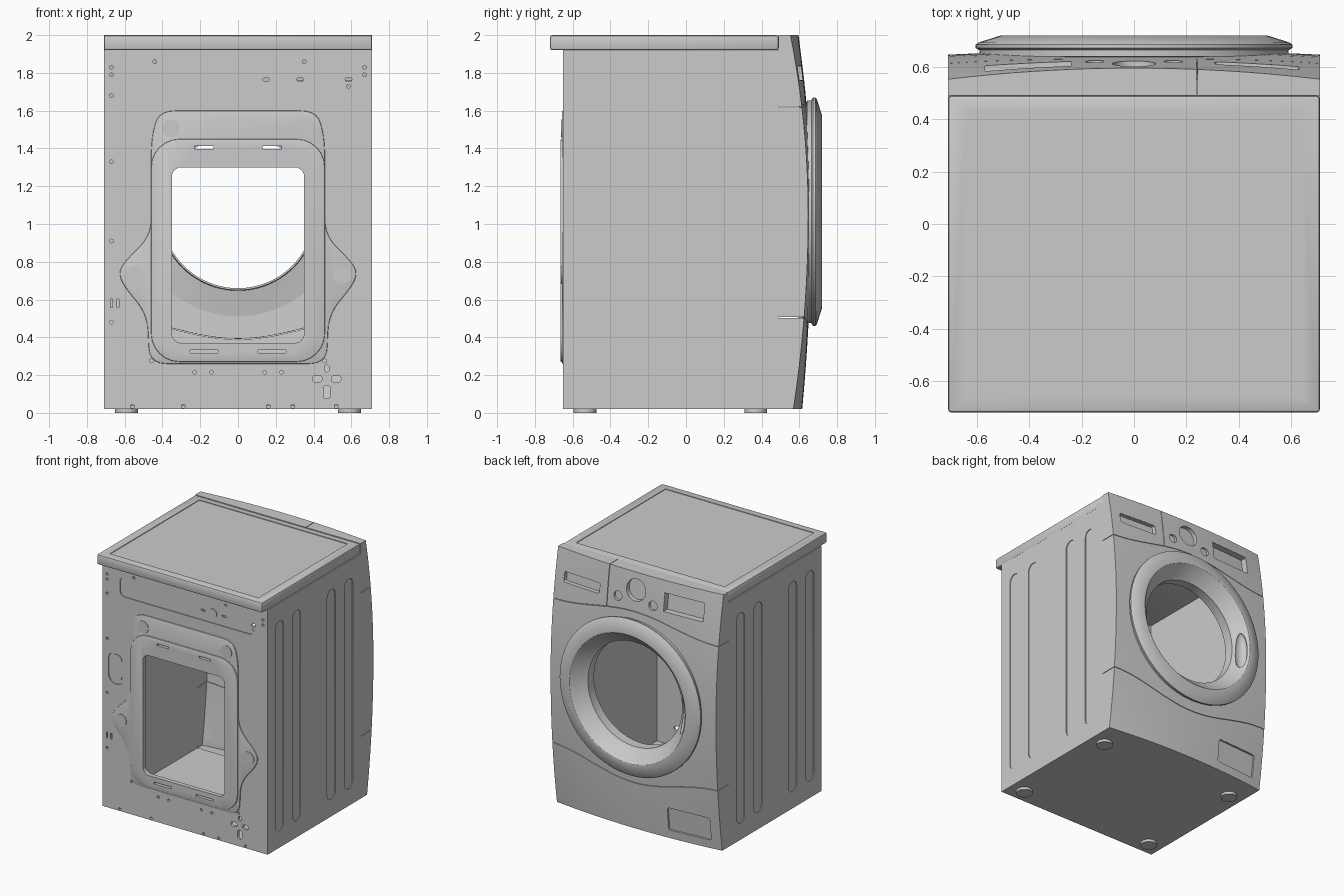
import bpy, bmesh, math

cube = bpy.data.objects.get("Cube")
if cube:
    bpy.data.objects.remove(cube, do_unlink=True)

grey = bpy.data.materials.new("light_grey")
grey.use_nodes = True
grey.diffuse_color = (0.6, 0.6, 0.6, 1)
grey.node_tree.nodes["Principled BSDF"].inputs["Base Color"].default_value = (0.6, 0.6, 0.6, 1)
parts = []
W = 0.71                                  # half width of the cabinet


def finish(name, bm, keep=True, normals=True):
    if normals:
        bmesh.ops.recalc_face_normals(bm, faces=bm.faces)
    me = bpy.data.meshes.new(name)
    bm.to_mesh(me)
    bm.free()
    ob = bpy.data.objects.new(name, me)
    bpy.context.collection.objects.link(ob)
    if keep:
        me.materials.append(grey)
        parts.append(ob)
    return ob


def bake(ob):
    """Apply all modifiers of an object."""
    dg = bpy.context.evaluated_depsgraph_get()
    me = bpy.data.meshes.new_from_object(ob.evaluated_get(dg))
    ob.modifiers.clear()
    ob.data = me


def cut(ob, cutter):
    mod = ob.modifiers.new("cut", 'BOOLEAN')
    mod.operation, mod.solver, mod.object = 'DIFFERENCE', 'EXACT', cutter
    bake(ob)
    bpy.data.objects.remove(cutter, do_unlink=True)


def bevel(ob, width):
    mod = ob.modifiers.new("bevel", 'BEVEL')
    mod.width, mod.segments, mod.limit_method = width, 2, 'ANGLE'
    bake(ob)


def rrect(cx, cy, w, h, r=0, n=6):
    """Rounded rectangle outline; a circle when r is half of both sides."""
    if r == 0:
        n = 0
    pts = []
    for k, (sx, sy) in enumerate([(1, 1), (-1, 1), (-1, -1), (1, -1)]):
        for i in range(n + 1):
            if i == n and n and (w == 2 * r or h == 2 * r) and (
                    (k % 2 == 0 and w == 2 * r) or (k % 2 == 1 and h == 2 * r)):
                continue
            a = math.pi / 2 * (k + (i / n if n else 0))
            pts.append((cx + sx * (w / 2 - r) + r * math.cos(a),
                        cy + sy * (h / 2 - r) + r * math.sin(a)))
    clean = [p for i, p in enumerate(pts) if math.dist(p, pts[i - 1]) > 1e-5]
    return clean


def circle(cx, cy, r, n=32):
    return [(cx + r * math.cos(2 * math.pi * i / n), cy + r * math.sin(2 * math.pi * i / n))
            for i in range(n)]


def soften(pts, r, n=5):
    """Round the corners of a polygon."""
    out = []
    for i, (x, y) in enumerate(pts):
        ends = []
        for q in (pts[i - 1], pts[(i + 1) % len(pts)]):
            d = math.dist((x, y), q)
            t = min(r, d * 0.45) / d
            ends.append((x + (q[0] - x) * t, y + (q[1] - y) * t))
        for k in range(n + 1):
            t = k / n
            out.append(tuple((1 - t) ** 2 * a + 2 * t * (1 - t) * c + t * t * b
                             for a, c, b in zip(ends[0], (x, y), ends[1])))
    return out


def prism(name, outlines, lo, hi, axis='y', keep=True):
    """Extrude one or more outlines along an axis."""
    place = {'x': lambda u, v, d: (d, u, v), 'y': lambda u, v, d: (u, d, v),
             'z': lambda u, v, d: (u, v, d)}[axis]
    bm = bmesh.new()
    for pts in outlines:
        a, b = [[bm.verts.new(place(u, v, d)) for u, v in pts] for d in (lo, hi)]
        bm.faces.new(a)
        bm.faces.new(b[::-1])
        for i in range(len(pts)):
            bm.faces.new((a[i - 1], a[i], b[i], b[i - 1]))
    return finish(name, bm, keep)


# Cabinet: ribbed side walls, floor and feet
for name, s in (("left_wall", 1), ("right_wall", -1)):
    wall = prism(name, [rrect(-0.08, 0.97, 1.14, 1.9)], s * 0.69, s * W, 'x')
    ribs = [rrect(y, 0.965, 0.1, 1.63, 0.05) for y in (-0.505, -0.295, 0.13, 0.345)]
    cut(wall, prism("cutter", ribs, s * 0.704, s * 0.8, 'x', False))
prism("floor", [rrect(0, -0.07, 1.38, 1.12)], 0.02, 0.04, 'z')
prism("feet", [circle(x, y, 0.06) for x in (-0.59, 0.59) for y in (-0.535, 0.37)], 0, 0.025, 'z')

# Lid with a shallow recessed top
lid = prism("lid", [rrect(0, -0.115, 2 * W, 1.21)], 1.92, 2.0, 'z')
bevel(lid, 0.012)
cut(lid, prism("cutter", [rrect(0, -0.112, 1.275, 1.095)], 1.995, 2.1, 'z', False))

# Service panel with stamped surround
opening = rrect(0, 0.835, 0.7, 0.93, 0.05)
panel_back = prism("service_panel", [rrect(0, 0.97, 1.38, 1.9)], -0.65, -0.63)
half = [(0.42, 1.6), (0.46, 1.45), (0.46, 0.94), (0.63, 0.77), (0.62, 0.69), (0.48, 0.52), (0.47, 0.26)]
surround = prism("stamped_surround",
                 [soften(half + [(-x, z) for x, z in half[::-1]], 0.09)], -0.657, -0.64)
frame = prism("opening_frame", [rrect(0, 0.86, 0.92, 1.18, 0.15)], -0.665, -0.64)
vents = [rrect(s * 0.18, z, w, 0.014) for s in (-1, 1) for z, w in ((1.405, 0.1), (0.325, 0.15))]
for ob in (surround, frame):
    bevel(ob, 0.006)
    cut(ob, prism("cutter", [opening] + vents, -0.8, -0.5, 'y', False))
cut(panel_back, prism("cutter", [soften([(-0.56, 1.84), (-0.56, 1.69), (0.6, 1.69), (0.6, 1.84)], 0.05),
                                 rrect(-0.59, 1.12, 0.135, 0.25, 0.067)], -0.8, -0.643, 'y', False))
dots = [(x, z) for x in (-0.67,) for z in (0.48, 0.91, 1.33, 1.68, 1.79, 1.83)]
dots += [(-0.56, 0.035), (-0.29, 0.035), (0.16, 0.035), (0.29, 0.035), (0.52, 0.035), (-0.23, 0.215),
         (-0.14, 0.215), (0.14, 0.215), (0.23, 0.215), (-0.46, 0.275), (0.46, 0.275),
         (-0.44, 1.86), (0.35, 1.86), (0.67, 1.79), (0.67, 1.83), (0.585, 1.73)]
holes = [circle(x, z, 0.01, 12) for x, z in dots]
holes += [rrect(0.47, 0.235, 0.025, 0.035, 0.01), rrect(0.42, 0.18, 0.05, 0.035, 0.015),
          rrect(0.52, 0.18, 0.05, 0.035, 0.015), rrect(0.47, 0.11, 0.035, 0.07, 0.015),
          rrect(0.585, 1.765, 0.035, 0.02, 0.009), rrect(0.15, 1.765, 0.035, 0.015, 0.007),
          rrect(0.33, 1.765, 0.035, 0.015, 0.007), rrect(-0.67, 0.58, 0.012, 0.045),
          rrect(-0.635, 0.58, 0.012, 0.045)]
cut(panel_back, prism("cutter", [opening] + vents + holes, -0.8, -0.5, 'y', False))
prism("cable_cover", [rrect(-0.59, 1.12, 0.09, 0.21, 0.045)], -0.647, -0.64)
prism("upper_plugs", [circle(x, 1.505, 0.048) for x in (-0.355, 0.36)], -0.661, -0.65)
prism("lower_plugs", [circle(x, 0.73, 0.048) for x in (-0.545, 0.55)], -0.661, -0.65)
prism("top_plug", [circle(0.235, 1.765, 0.034)], -0.648, -0.64)


# Bowed fascia in separate shells
def surf(x, z):
    t = z - 1.05
    mid = 0.664 - (0.076 if t > 0 else 0.046) * t * t
    return mid - (0.017 + 0.028 * t * t) * (x / W) ** 2


def bump(x):
    return 0.5 + 0.5 * math.cos(math.pi * x / W)


def low_seam(x):
    return 0.505 - 0.115 * bump(x)


def high_seam(x):
    return 1.62 + 0.09 * bump(x)


def shell(name, x0, x1, lo, hi, nx=28, nz=14):
    cols = [(x0 + (x1 - x0) * i / nx, False) for i in range(nx + 1)]
    if x0 == -W:
        cols.insert(0, (x0, True))
    if x1 == W:
        cols.append((x1, True))
    rows = [(j / nz, False) for j in range(nz + 1)]
    if lo(0) < 0.1:
        rows.insert(0, (0, True))
    if hi(0) > 1.9:
        rows.append((1, True))
    bm = bmesh.new()
    grid = []
    for x, side in cols:
        col = []
        for t, end in rows:
            z = lo(x) + (hi(x) - lo(x)) * t
            col.append(bm.verts.new((x, 0.49 if side or end else surf(x, z), z)))
        grid.append(col)
    for a, b in zip(grid, grid[1:]):
        for j in range(len(rows) - 1):
            bm.faces.new((a[j], a[j + 1], b[j + 1], b[j]))
    bmesh.ops.remove_doubles(bm, verts=bm.verts, dist=1e-5)
    ob = finish(name, bm, normals=False)
    mod = ob.modifiers.new("thickness", 'SOLIDIFY')
    mod.thickness, mod.offset = 0.015, -1
    bake(ob)
    return ob


def pocket(name, panel, pts, depth):
    """Cut an outline out of a shell and close it with a sunken cup."""
    cut(panel, prism("cutter", [pts], 0.5, 0.9, 'y', False))
    bm = bmesh.new()
    a, b = [[bm.verts.new((x, surf(x, z) - d, z)) for x, z in pts] for d in (0.001, depth)]
    for i in range(len(pts)):
        bm.faces.new((a[i - 1], a[i], b[i], b[i - 1]))
    bm.faces.new(b)
    ob = finish(name, bm)
    mod = ob.modifiers.new("thickness", 'SOLIDIFY')
    mod.thickness, mod.offset = 0.003, 0
    bake(ob)


GAP = 0.002
kick = shell("kick_panel", -W, W, lambda x: 0.02, lambda x: low_seam(x) - GAP)
middle = shell("door_panel", -W, W, lambda x: low_seam(x) + GAP, lambda x: high_seam(x) - GAP)
control = shell("control_panel", -W, 0.238, lambda x: high_seam(x) + GAP, lambda x: 2.0)
drawer = shell("detergent_drawer", 0.242, W, lambda x: high_seam(x) + GAP, lambda x: 2.0)
cut(middle, prism("cutter", [circle(0, 1.065, 0.55, 64)], 0.4, 0.9, 'y', False))

pocket("display_recess", control, rrect(-0.405, 1.84, 0.33, 0.14), 0.05)
pocket("dial_recess", control, circle(0, 1.87, 0.083), 0.035)
for name, x in (("left_button_recess", 0.15), ("right_button_recess", -0.15)):
    pocket(name, control, circle(x, 1.79, 0.036, 24), 0.02)
pocket("drawer_handle_recess", drawer, rrect(0.47, 1.8, 0.32, 0.08, 0.012), 0.035)
pocket("filter_flap", kick, rrect(-0.455, 0.175, 0.35, 0.18, 0.015), 0.014)

# Door ring: turned profile of (radius, depth)
profile = [(0.405, 0.55), (0.405, 0.625), (0.422, 0.635), (0.488, 0.71), (0.497, 0.718), (0.51, 0.72),
           (0.595, 0.693), (0.605, 0.685), (0.605, 0.672), (0.59, 0.664), (0.59, 0.64),
           (0.55, 0.635), (0.418, 0.61), (0.415, 0.55)]
bm = bmesh.new()
SEG = 80
rings = [[bm.verts.new((r * math.cos(a), y, 1.065 + r * math.sin(a))) for r, y in profile]
         for a in (2 * math.pi * i / SEG for i in range(SEG))]
for i in range(SEG):
    for j in range(len(profile)):
        bm.faces.new((rings[i - 1][j - 1], rings[i - 1][j], rings[i][j], rings[i][j - 1]))
door = finish("door_ring", bm)

# Finger grip scooped out of the ring
bm = bmesh.new()
bmesh.ops.create_uvsphere(bm, u_segments=24, v_segments=16, radius=1)
bmesh.ops.scale(bm, vec=(0.055, 0.04, 0.15), verts=bm.verts)
bmesh.ops.translate(bm, vec=(-0.445, 0.675, 1.04), verts=bm.verts)
cut(door, finish("cutter", bm, False))

# Smooth the curved surfaces, keep the edges sharp
bpy.ops.object.select_all(action='DESELECT')
for ob in parts:
    ob.select_set(True)
bpy.context.view_layer.objects.active = parts[0]
bpy.ops.object.shade_smooth_by_angle(angle=math.radians(30))
